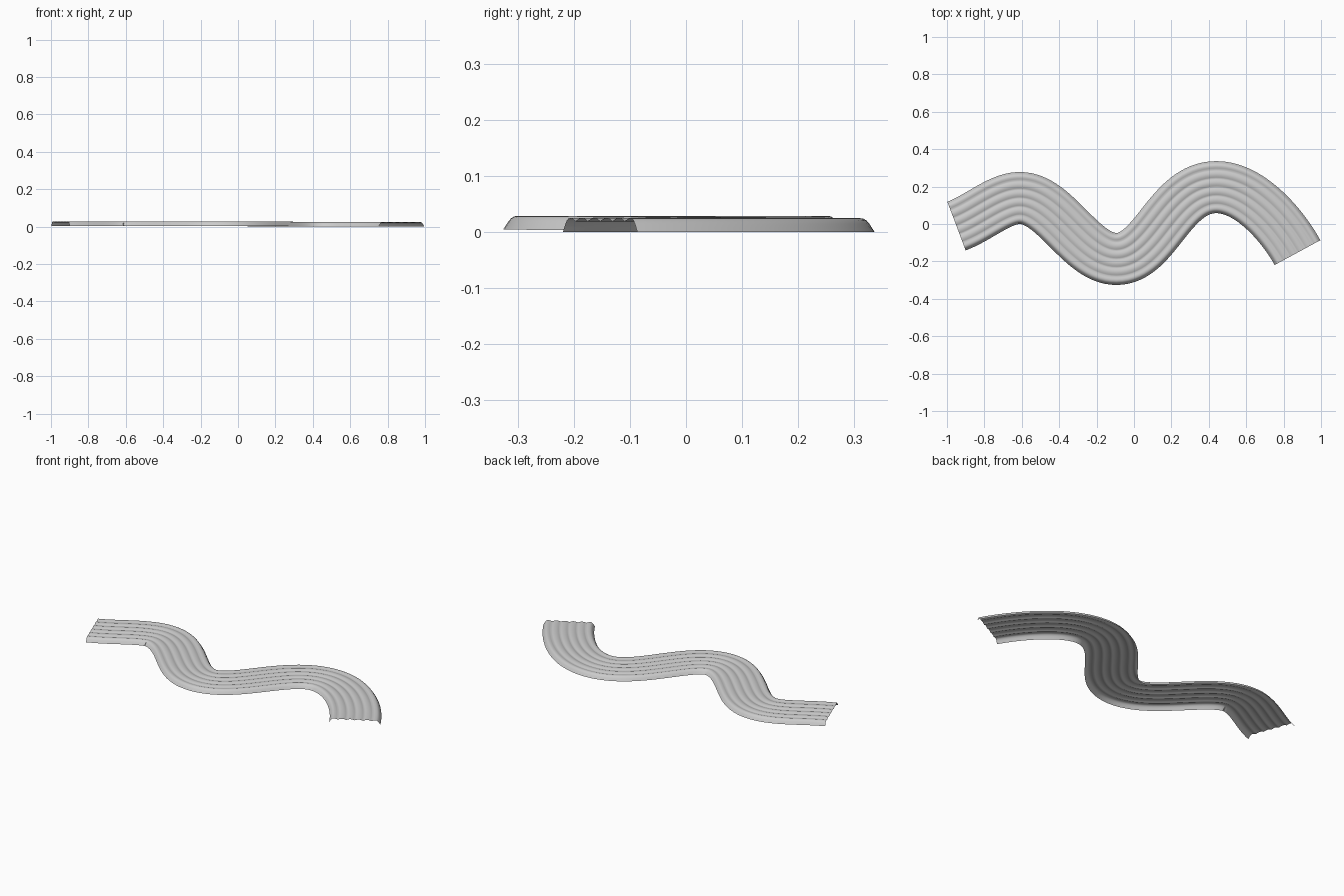
import bpy, bmesh, math
from mathutils import Vector
from mathutils.geometry import interpolate_bezier

cube = bpy.data.objects.get("Cube")
if cube:
    bpy.data.objects.remove(cube, do_unlink=True)

# Material
grey = bpy.data.materials.new("light grey")
grey.use_nodes = True
colour = (0.6, 0.6, 0.6, 1)
grey.diffuse_color = colour
grey.node_tree.nodes["Principled BSDF"].inputs["Base Color"].default_value = colour

# Winding centre line: point, direction, handle length before and after
LIFT = 0.004
knots = [
    ((-0.949, -0.011, LIFT), (0.936, 0.352, 0), 0, 0.13),
    ((-0.61, 0.139, LIFT), (1, 0, 0), 0.107, 0.19),
    ((-0.094, -0.187, LIFT), (1, 0, 0), 0.19, 0.21),
    ((0.44, 0.197, 0), (1, 0, 0), 0.25, 0.186),
    ((0.874, -0.153, 0), (0.477, -0.879, 0), 0.15, 0),
]
path = []
for (p, d, _, out), (q, e, back, _) in zip(knots, knots[1:]):
    p, d, q, e = map(Vector, (p, d, q, e))
    points = interpolate_bezier(p, p + d * out, q - e * back, q, 33)
    path += points if not path else points[1:]

# Cross-section: six rounded ridges, the outer two rolling down to the ground
PITCH, STEPS = 0.046, 8
flank = [(0.139, 0), (0.1345, 0.007), (0.130, 0.014), (0.125, 0.020),
         (0.119, 0.0236), (0.111, 0.0247), (0.102, 0.0225)]
ridges = []
for i in range(-2 * STEPS, 2 * STEPS + 1):
    u = i * PITCH / STEPS
    ridges.append((u, 0.0185 + 0.0062 * abs(math.sin(math.pi * u / PITCH))))
profile = [(-u, z) for u, z in flank] + ridges + flank[::-1]

# Sweep the open sheet along the path
bm = bmesh.new()
rows = []
for i, p in enumerate(path):
    if i == 0:
        t = Vector(knots[0][1])
    elif i == len(path) - 1:
        t = Vector(knots[-1][1])
    else:
        t = path[i + 1] - path[i - 1]
    side = Vector((-t.y, t.x, 0)).normalized()
    rows.append([bm.verts.new(p + side * u + Vector((0, 0, z))) for u, z in profile])
for a, b in zip(rows, rows[1:]):
    for j in range(len(profile) - 1):
        bm.faces.new((a[j], b[j], b[j + 1], a[j + 1]))

mesh = bpy.data.meshes.new("corrugated_ribbon")
bm.to_mesh(mesh)
bm.free()
mesh.materials.append(grey)
ribbon = bpy.data.objects.new("corrugated_ribbon", mesh)
bpy.context.collection.objects.link(ribbon)
mesh.shade_smooth()
